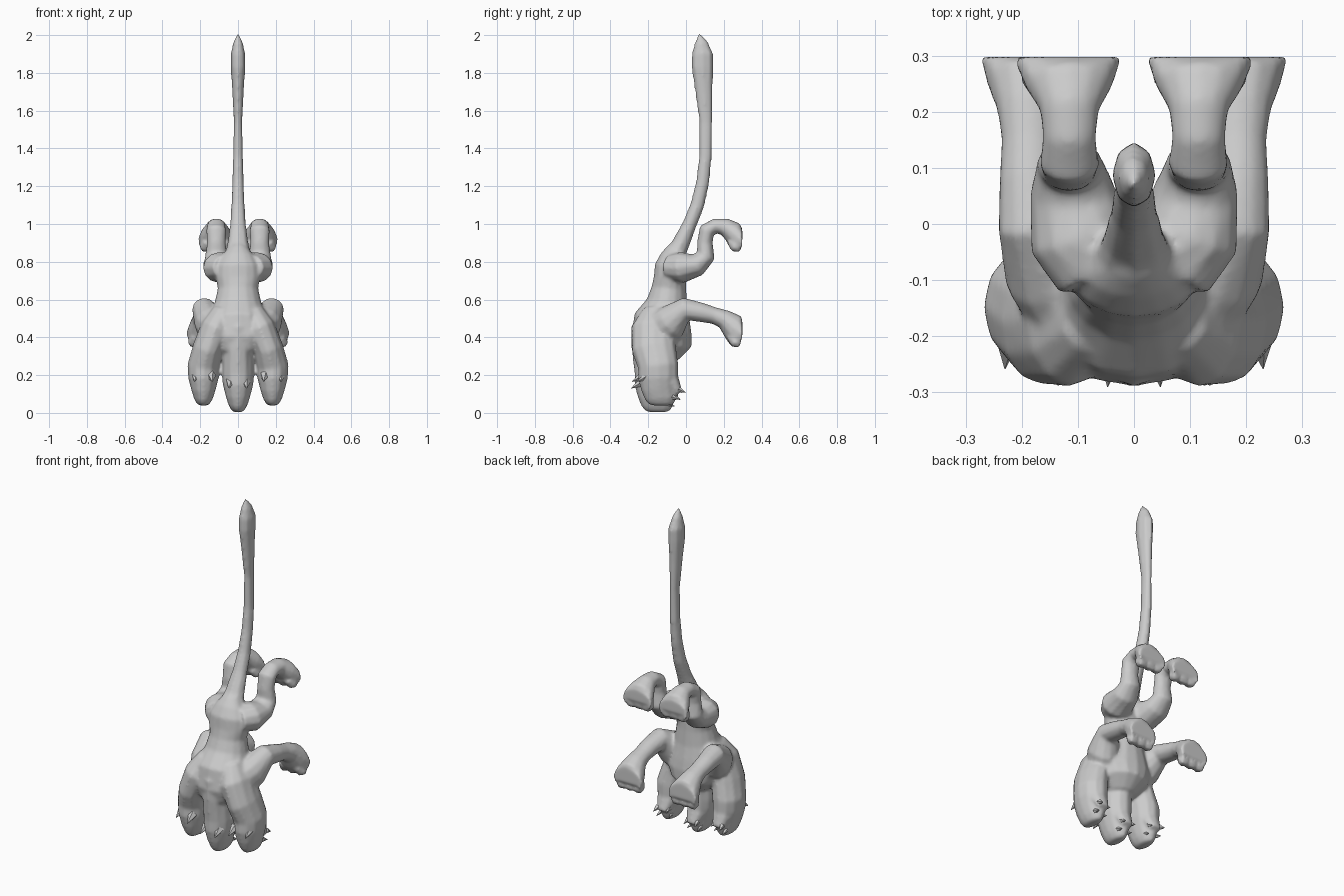
import bpy, bmesh, math
from mathutils import Vector

cube = bpy.data.objects.get("Cube")
if cube:
    bpy.data.objects.remove(cube, do_unlink=True)

GREY = (0.6, 0.6, 0.6, 1.0)
skin = bpy.data.materials.new("grey_hide")
skin.use_nodes = True
skin.diffuse_color = GREY
skin.node_tree.nodes["Principled BSDF"].inputs["Base Color"].default_value = GREY

SOLE = 0.298   # plane the paws rest on


def tube(name, rings, sides=12, flip=1):
    """Loft elliptical rings (x, y, z, width, depth) along their own path."""
    pts = [Vector((r[0] * flip, r[1], r[2])) for r in rings]
    bm = bmesh.new()
    loops = []
    for i, (p, r) in enumerate(zip(pts, rings)):
        t = Vector()
        if i > 0:
            t += (p - pts[i - 1]).normalized()
        if i < len(pts) - 1:
            t += (pts[i + 1] - p).normalized()
        t.normalize()
        across = (Vector((1, 0, 0)) - t * t.x).normalized()
        up = t.cross(across)
        loop = []
        for k in range(sides):
            a = 2 * math.pi * k / sides
            v = p + across * r[3] * math.cos(a) + up * r[4] * math.sin(a)
            v.y = min(v.y, SOLE)
            loop.append(bm.verts.new(v))
        loops.append(loop)
    for a, b in zip(loops, loops[1:]):
        for k in range(sides):
            j = (k + 1) % sides
            bm.faces.new((a[k], a[j], b[j], b[k]))
    bm.faces.new(loops[0])
    bm.faces.new(loops[-1])
    bmesh.ops.recalc_face_normals(bm, faces=bm.faces)
    mesh = bpy.data.meshes.new(name)
    bm.to_mesh(mesh)
    bm.free()
    mesh.materials.append(skin)
    ob = bpy.data.objects.new(name, mesh)
    bpy.context.collection.objects.link(ob)
    return ob


def spike(name, base, tip, radius):
    tube(name, [(*base, radius, radius), (*tip, 0.001, 0.001)], 5)


# Torso from hips down to chest
torso = tube("body", [
    (0, -.06, .88, .045, .035), (0, -.075, .83, .085, .06),
    (0, -.085, .78, .115, .08), (0, -.085, .72, .12, .085),
    (0, -.09, .66, .107, .092), (0, -.10, .58, .125, .11),
    (0, -.125, .50, .16, .15), (0, -.13, .41, .185, .16),
    (0, -.12, .34, .15, .15), (0, -.12, .28, .08, .08)], 16)
flesh = [torso]

# Long tail with a swollen tip
flesh.append(tube("tail", [
    (0, -.08, .80, .085, .06), (0, -.03, .89, .058, .048),
    (0, .02, 1.0, .043, .038), (0, .06, 1.1, .036, .038),
    (0, .088, 1.22, .031, .036), (0, .103, 1.36, .027, .034),
    (0, .105, 1.54, .023, .035), (0, .095, 1.70, .031, .047),
    (0, .087, 1.83, .039, .059), (0, .087, 1.90, .039, .058),
    (0, .08, 1.96, .026, .036), (0, .07, 2.008, .004, .004)], 8))


# Heads: neck, skull and muzzle, lower jaw, brow horns and fangs
def head(label, x, lift, splay):
    def at(dx, y, z):
        # splayed heads turn slightly away from the front
        return (x + dx, y + abs(splay) * .06 + dx * splay, z + lift)

    flesh.append(tube(label + "_neck_and_skull", [
        (x * .4, -.16, .54, .06, .07), (x * .62, -.172, .45, .085, .118),
        (x * .88, -.17, .34, .08, .118), (*at(0, -.165, .21), .086, .108),
        (*at(0, -.165, .15), .081, .108), (*at(0, -.16, .09), .066, .095),
        (*at(0, -.15, .04), .05, .085), (*at(0, -.15, .012), .034, .068),
        (*at(0, -.15, .004), .018, .045)]))
    flesh.append(tube(label + "_lower_jaw", [
        (*at(0, -.13, .20), .06, .06), (*at(0, -.09, .12), .055, .042),
        (*at(0, -.058, .068), .035, .025)], 8))
    for s in (-1, 1):
        spike(label + "_brow_horn", at(s * .042, -.23, .165),
              at(s * .047, -.29, .13), .026)
        spike(label + "_upper_fang", at(s * .03, -.10, .05),
              at(s * .035, -.06, .035), .014)
        spike(label + "_lower_fang", at(s * .03, -.065, .09),
              at(s * .035, -.03, .072), .016)


head("middle_head", 0, 0, 0)
head("left_head", .183, .035, .3)
head("right_head", -.183, .035, -.3)

# Legs with flat-soled paws and toes
HIND = [
    (.06, -.08, .77, .085, .07), (.10, -.02, .77, .09, .083),
    (.11, .06, .785, .077, .062), (.115, .105, .83, .06, .05),
    (.115, .10, .90, .05, .042), (.115, .11, .965, .054, .044),
    (.115, .155, .99, .048, .04), (.115, .205, .985, .054, .047),
    (.116, .25, .955, .08, .06), (.118, .295, .918, .096, .075),
    (.118, .32, .89, .09, .06)]
FORE = [
    (.11, -.15, .43, .08, .10), (.15, -.08, .48, .085, .095),
    (.18, 0, .55, .064, .062), (.185, .08, .532, .056, .052),
    (.185, .15, .515, .052, .045), (.185, .205, .495, .06, .052),
    (.183, .25, .455, .08, .072), (.18, .295, .425, .094, .09),
    (.18, .32, .385, .086, .07)]

for side, flip in (("left", 1), ("right", -1)):
    for kind, rings in (("hind", HIND), ("fore", FORE)):
        flesh.append(tube(f"{side}_{kind}_leg", rings, 12, flip))
        px, pz = rings[-1][0], rings[-1][2]
        for dx in (-.054, 0, .054):
            flesh.append(tube(f"{side}_{kind}_toe", [
                (px + dx * .8, .235, pz + .02, .024, .024),
                (px + dx, .262, pz - .012, .033, .03),
                (px + dx, .285, pz - .025, .024, .018)], 8, flip))

# Fuse the flesh into one smooth skin
bpy.ops.object.select_all(action='DESELECT')
for ob in flesh:
    ob.select_set(True)
bpy.context.view_layer.objects.active = torso
bpy.ops.object.join()
fuse = torso.modifiers.new("fuse", 'REMESH')
fuse.mode = 'VOXEL'
fuse.voxel_size = 0.009
fuse.use_smooth_shade = True
relax = torso.modifiers.new("relax", 'SMOOTH')
relax.factor = 0.5
relax.iterations = 6
